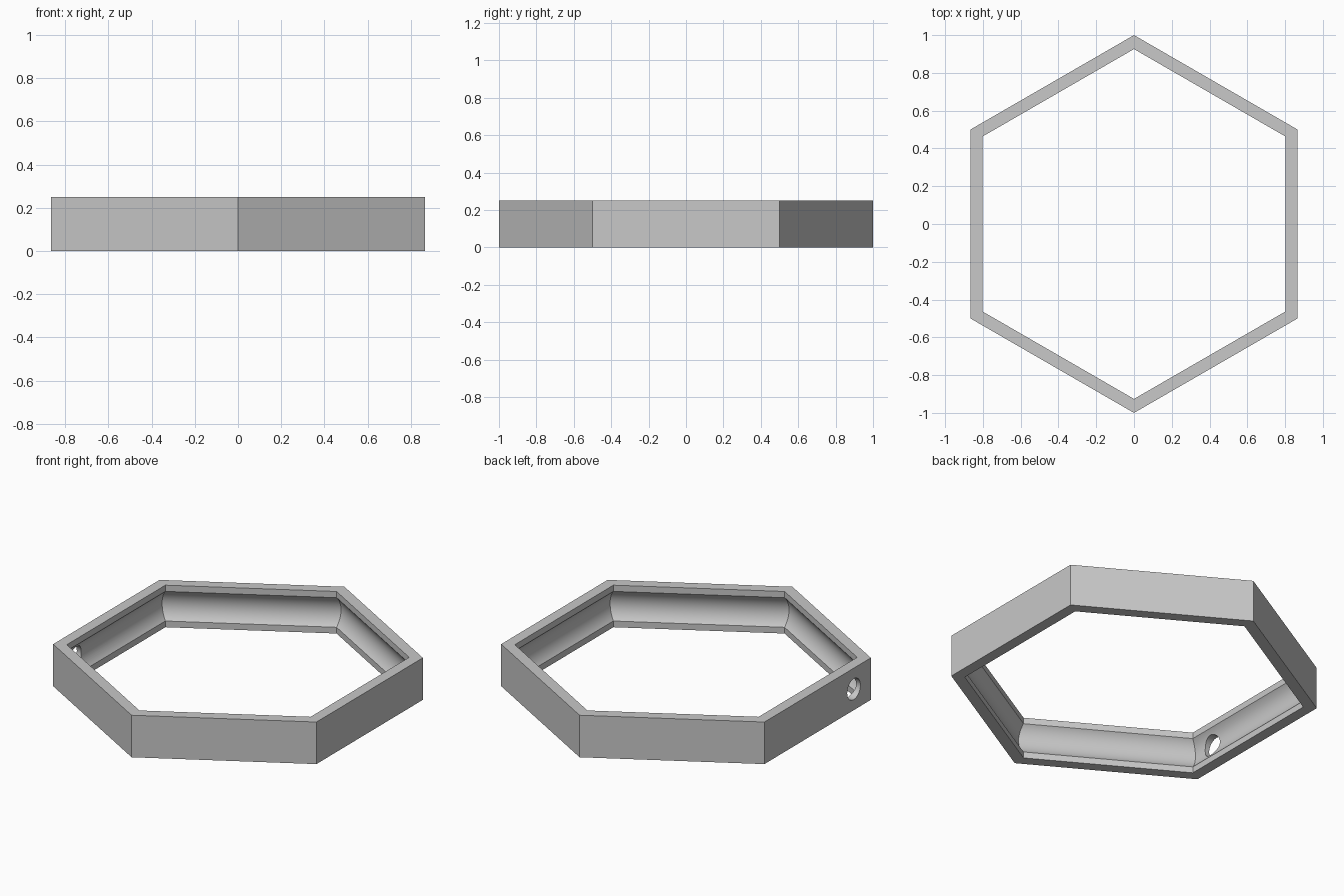
import bpy
import bmesh
from math import sin, cos, pi, radians, sqrt, asin

if "Cube" in bpy.data.objects:
    bpy.data.objects.remove(bpy.data.objects["Cube"], do_unlink=True)

# Dimensions; apothem = centre to the middle of a side
HEIGHT = 0.25
OUTER = cos(pi / 6)
INNER = 0.802
LIP = 0.037
GROOVE_R = 0.125
ARC_STEPS = 24

# Single grey material
grey = bpy.data.materials.new("light grey")
grey.use_nodes = True
colour = (0.58, 0.58, 0.58, 1)
grey.diffuse_color = colour
grey.node_tree.nodes["Principled BSDF"].inputs["Base Color"].default_value = colour

# Wall cross-section (apothem, z): flat outside, round groove inside
half = HEIGHT / 2 - LIP
span = asin(half / GROOVE_R)
arc_centre = INNER - sqrt(GROOVE_R ** 2 - half ** 2)
profile = [(INNER, 0), (OUTER, 0), (OUTER, HEIGHT), (INNER, HEIGHT)]
for i in range(ARC_STEPS + 1):
    a = span * (1 - 2 * i / ARC_STEPS)
    profile.append((arc_centre + GROOVE_R * cos(a), HEIGHT / 2 + GROOVE_R * sin(a)))

# Hexagonal frame: the section swept around six mitred corners
bm = bmesh.new()
rings = []
for k in range(6):
    t = radians(30 + 60 * k)
    rings.append([bm.verts.new((r / OUTER * cos(t), r / OUTER * sin(t), z))
                  for r, z in profile])
n = len(profile)
for k in range(6):
    a, b = rings[k], rings[(k + 1) % 6]
    for j in range(n):
        m = (j + 1) % n
        bm.faces.new((a[j], b[j], b[m], a[m]))
bmesh.ops.recalc_face_normals(bm, faces=bm.faces)
mesh = bpy.data.meshes.new("hexagon_frame")
bm.to_mesh(mesh)
bm.free()
mesh.materials.append(grey)
frame = bpy.data.objects.new("hexagon_frame", mesh)
bpy.context.collection.objects.link(frame)

# Round cable hole through one side wall
bpy.ops.mesh.primitive_cylinder_add(vertices=48, radius=0.062, depth=0.3,
                                    location=(-OUTER, -0.34, HEIGHT / 2),
                                    rotation=(0, pi / 2, 0))
cutter = bpy.context.object
cutter.name = "hole_cutter"
cutter.hide_render = True
cutter.data.materials.append(grey)

bpy.ops.object.select_all(action="DESELECT")
frame.select_set(True)
bpy.context.view_layer.objects.active = frame
cut = frame.modifiers.new("cable_hole", "BOOLEAN")
cut.operation = "DIFFERENCE"
cut.solver = "EXACT"
cut.object = cutter
bpy.ops.object.modifier_apply(modifier=cut.name)
bpy.data.objects.remove(cutter, do_unlink=True)

# Smooth groove and hole, crisp edges elsewhere
bpy.ops.object.shade_smooth_by_angle(angle=radians(30))
